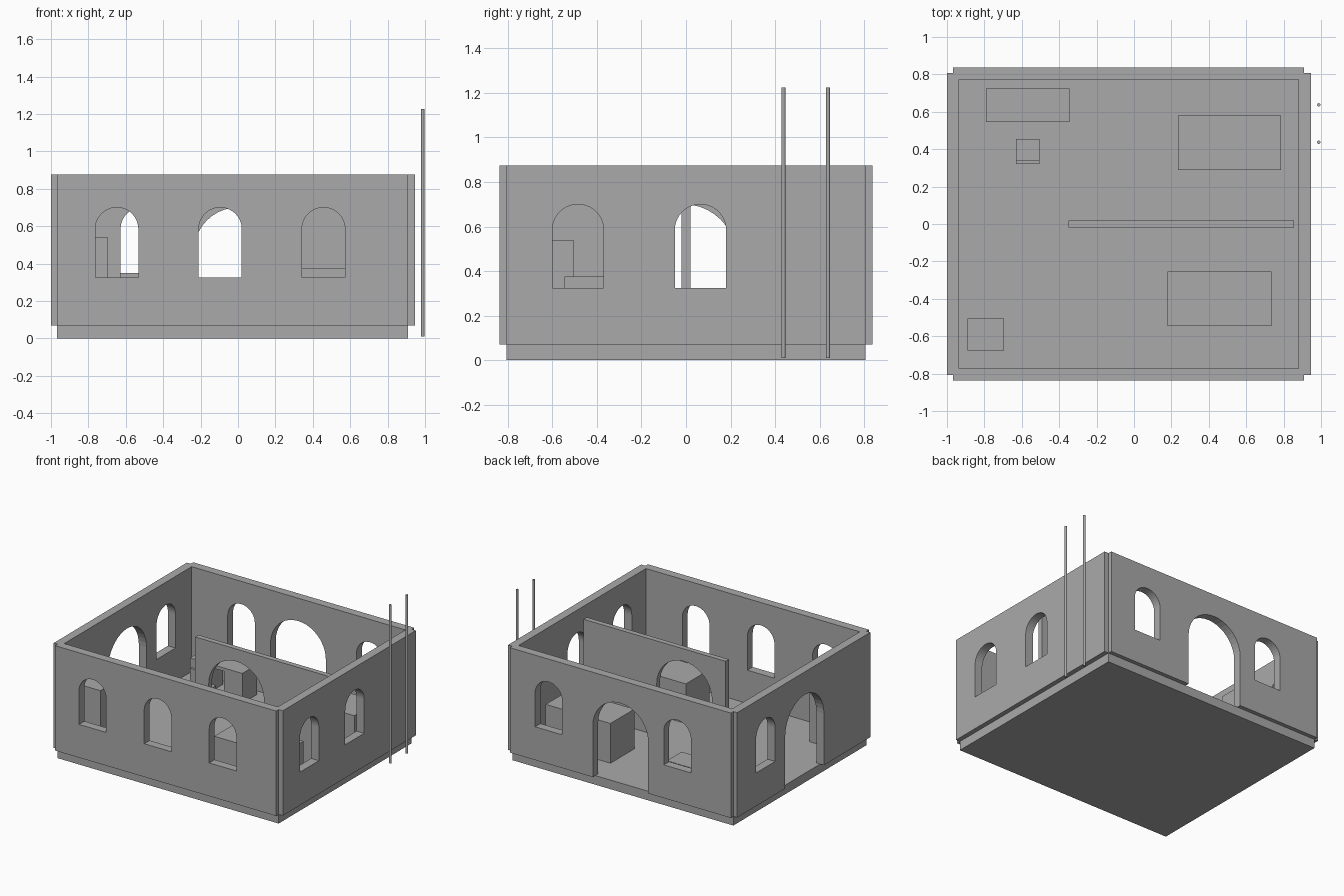
import bpy, bmesh
from math import pi, cos, sin
from mathutils import Matrix

cube = bpy.data.objects.get("Cube")
if cube:
    bpy.data.objects.remove(cube)

grey = bpy.data.materials.new("plain_grey")
grey.use_nodes = True
COLOR = (0.4, 0.4, 0.4, 1)
grey.diffuse_color = COLOR
grey.node_tree.nodes["Principled BSDF"].inputs["Base Color"].default_value = COLOR

FLOOR, TOP, SILL, CROWN = 0.07, 0.875, 0.325, 0.70
WINDOW_R, DOOR_R = 0.115, 0.235
THICK = 0.065


def add_object(name, mesh):
    obj = bpy.data.objects.new(name, mesh)
    bpy.context.scene.collection.objects.link(obj)
    mesh.materials.clear()
    mesh.materials.append(grey)
    return obj


def box(name, x, y, z):
    """Box from (low, high) pairs on each axis."""
    bm = bmesh.new()
    bmesh.ops.create_cube(bm, size=1)
    for v in bm.verts:
        v.co = [lo + (c + 0.5) * (hi - lo) for c, (lo, hi) in zip(v.co, (x, y, z))]
    mesh = bpy.data.meshes.new(name)
    bm.to_mesh(mesh)
    bm.free()
    return add_object(name, mesh)


def arch(center, radius, bottom, steps=20):
    """Outline of a round-headed opening, from bottom left to bottom right."""
    spring = CROWN - radius
    curve = [(center - radius * cos(pi * i / steps), spring + radius * sin(pi * i / steps))
             for i in range(steps + 1)]
    return [(center - radius, bottom)] + curve + [(center + radius, bottom)]


def wall(name, span, top, thick, mid, along_y=False, windows=(), door=None):
    """Flat wall with window holes and an optional doorway cut from its foot."""
    outline = [(span[0], FLOOR)]
    if door is not None:
        outline += arch(door, DOOR_R, FLOOR)
    outline += [(span[1], FLOOR), (span[1], top), (span[0], top)]
    loops = [outline] + [arch(c, WINDOW_R, SILL) for c in windows]

    curve = bpy.data.curves.new(name + "_profile", "CURVE")
    curve.dimensions = "2D"
    curve.fill_mode = "BOTH"
    curve.extrude = thick / 2
    for loop in loops:
        spline = curve.splines.new("POLY")
        spline.points.add(len(loop) - 1)
        for point, (a, b) in zip(spline.points, loop):
            point.co = (a, b, 0, 1)
        spline.use_cyclic_u = True
    helper = bpy.data.objects.new(name + "_profile", curve)
    bpy.context.scene.collection.objects.link(helper)
    graph = bpy.context.evaluated_depsgraph_get()
    mesh = bpy.data.meshes.new_from_object(helper.evaluated_get(graph))
    bpy.data.objects.remove(helper)
    bpy.data.curves.remove(curve)

    # Stand the profile upright and weld it
    turn = Matrix.Rotation(pi / 2, 4, "X")
    if along_y:
        turn = Matrix.Translation((mid, 0, 0)) @ Matrix.Rotation(pi / 2, 4, "Z") @ turn
    else:
        turn = Matrix.Translation((0, mid, 0)) @ turn
    bm = bmesh.new()
    bm.from_mesh(mesh)
    bmesh.ops.transform(bm, matrix=turn, verts=bm.verts)
    bmesh.ops.remove_doubles(bm, verts=bm.verts, dist=0.0001)
    bmesh.ops.recalc_face_normals(bm, faces=bm.faces)
    for f in bm.faces:
        f.smooth = False
    bm.to_mesh(mesh)
    bm.free()
    mesh.name = name
    return add_object(name, mesh)


# Floor slab
box("floor_slab", (-0.967, 0.91), (-0.807, 0.807), (0, FLOOR))

# Outer walls
long_span, short_span = (-0.967, 0.91), (-0.807, 0.807)
wall("front_wall", long_span, TOP, THICK, -0.805, windows=(-0.648, -0.095, 0.457))
wall("back_wall", long_span, TOP, THICK, 0.805, windows=(-0.513, 0.58), door=-0.03)
wall("left_wall", short_span, TOP, THICK, 0.913, True, windows=(-0.485, 0.065))
wall("right_wall", short_span, TOP, THICK, -0.967, True, windows=(0.462,), door=-0.01)

# Inner partition
wall("partition", (-0.35, 0.855), 0.795, 0.04, 0, door=0)

# Furniture blocks
box("cabinet", (-0.89, -0.695), (-0.675, -0.505), (FLOOR, 0.54))
box("front_bed", (0.18, 0.735), (-0.545, -0.255), (FLOOR, 0.375))
box("back_bed", (0.235, 0.785), (0.29, 0.58), (FLOOR, 0.375))

# Desk with two pedestals
box("desk_top", (-0.79, -0.345), (0.545, 0.725), (0.275, 0.30))
for side, x in (("left", (-0.50, -0.345)), ("right", (-0.79, -0.635))):
    box(side + "_desk_pedestal", x, (0.545, 0.725), (FLOOR, 0.275))

# Chair
box("chair_seat", (-0.63, -0.505), (0.32, 0.455), (0.18, 0.20))
box("chair_back", (-0.63, -0.505), (0.32, 0.34), (0.20, 0.35))
for side, x in (("right", -0.63), ("left", -0.525)):
    for end, y in (("front", 0.32), ("back", 0.435)):
        box(f"{end}_{side}_chair_leg", (x, x + 0.02), (y, y + 0.02), (FLOOR, 0.18))

# Two free-standing poles beside the wall
for name, y in (("front_pole", 0.437), ("back_pole", 0.637)):
    bm = bmesh.new()
    bmesh.ops.create_cone(bm, cap_ends=True, segments=12, radius1=0.009, radius2=0.009,
                          depth=1.215, matrix=Matrix.Translation((0.988, y, 0.618)))
    mesh = bpy.data.meshes.new(name)
    bm.to_mesh(mesh)
    bm.free()
    add_object(name, mesh)
